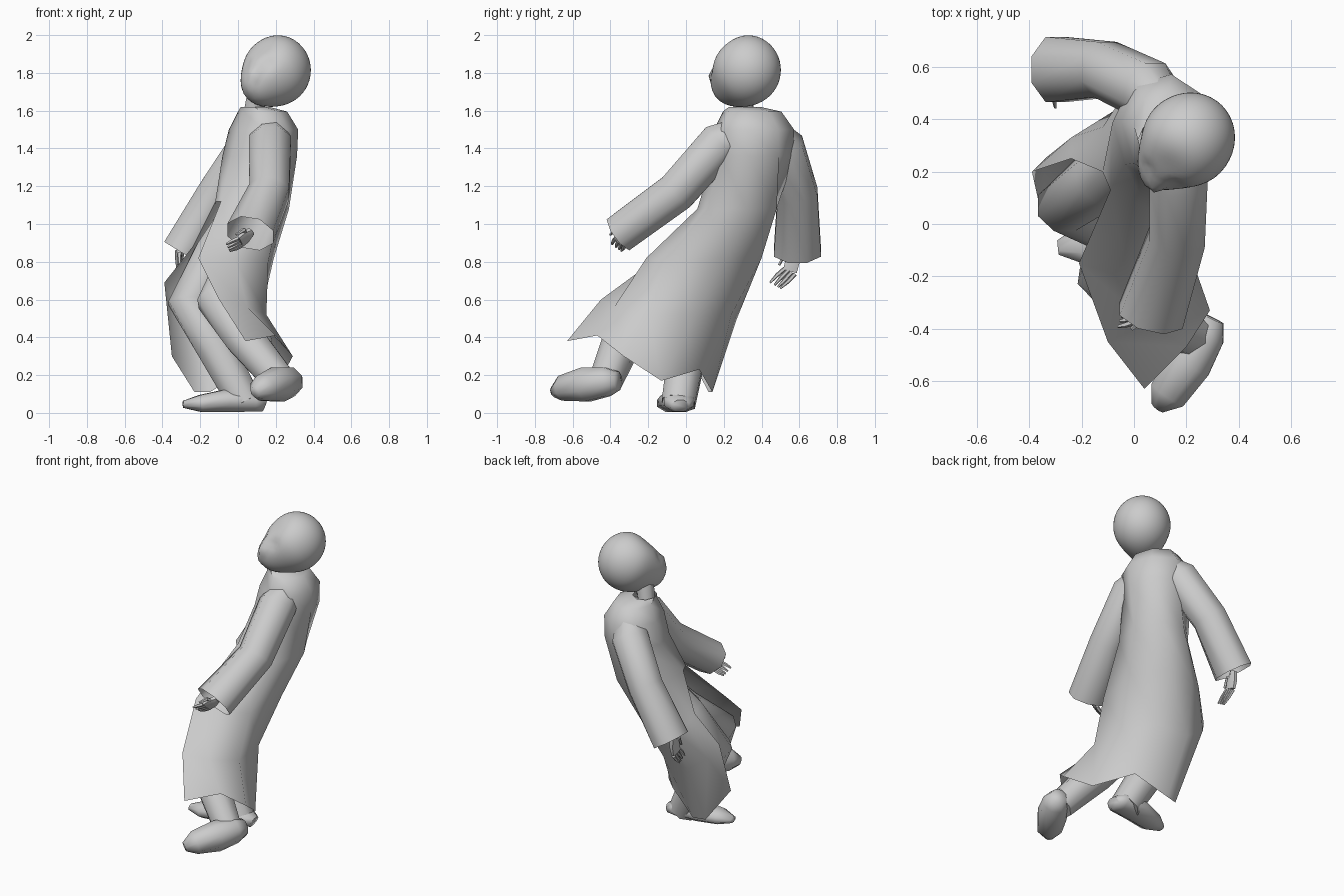
import bpy, bmesh, math
from mathutils import Vector

cube = bpy.data.objects.get("Cube")
if cube:
    bpy.data.objects.remove(cube, do_unlink=True)

grey = bpy.data.materials.new("plain grey")
grey.use_nodes = True
colour = (0.6, 0.6, 0.6, 1)
grey.diffuse_color = colour
grey.node_tree.nodes["Principled BSDF"].inputs["Base Color"].default_value = colour


def finish(name, bm, angle=50):
    bmesh.ops.recalc_face_normals(bm, faces=bm.faces)
    mesh = bpy.data.meshes.new(name)
    bm.to_mesh(mesh)
    bm.free()
    mesh.materials.append(grey)
    obj = bpy.data.objects.new(name, mesh)
    bpy.context.collection.objects.link(obj)
    bpy.ops.object.select_all(action='DESELECT')
    obj.select_set(True)
    bpy.context.view_layer.objects.active = obj
    bpy.ops.object.shade_smooth_by_angle(angle=math.radians(angle))


def bridge(bm, a, b, closed=True):
    n = len(a)
    for i in range(n if closed else n - 1):
        j = (i + 1) % n
        bm.faces.new((a[i], a[j], b[j], b[i]))


def tube(name, path, sizes, sides=8, ref=(1, 0, 0), caps=(True, True), angle=50):
    """Loft rings of (width, height) along a path."""
    bm = bmesh.new()
    path = [Vector(p) for p in path]
    rings = []
    for i, p in enumerate(path):
        t = (path[min(i + 1, len(path) - 1)] - path[max(i - 1, 0)]).normalized()
        side = t.cross(Vector(ref)).normalized()
        up = side.cross(t)
        w, h = sizes[i] if isinstance(sizes[i], tuple) else (sizes[i], sizes[i])
        turn = [math.tau * (k + 0.5) / sides for k in range(sides)]
        rings.append([bm.verts.new(p + side * w * math.cos(a) + up * h * math.sin(a)) for a in turn])
    for a, b in zip(rings, rings[1:]):
        bridge(bm, a, b)
    for ring, cap in zip((rings[0], rings[-1]), caps):
        if cap:
            bm.faces.new(ring)
    finish(name, bm, angle)


# Robe: oval torso rings, then a wind-blown skirt left open down the front
torso = [((0.09, 0.31, 1.62), 0.07, 0.08), ((0.13, 0.35, 1.595), 0.12, 0.15),
         ((0.135, 0.36, 1.5), 0.17, 0.205), ((0.115, 0.36, 1.36), 0.185, 0.205)]
skirt = [
    [(-.09, .13, 1.12), (.05, .06, 1.08), (.22, .12, 1.08), (.27, .32, 1.08),
     (.18, .48, 1.08), (.0, .48, 1.08), (-.12, .37, 1.1), (-.12, .2, 1.12)],
    [(-.21, -.15, .82), (-.02, -.21, .82), (.16, -.1, .8), (.19, .2, .82),
     (.06, .4, .82), (-.14, .39, .82), (-.24, .33, .84), (-.24, .25, .88)],
    [(-.1, -.45, .6), (.05, -.38, .56), (.15, -.2, .52), (.12, .05, .52),
     (.0, .24, .52), (-.2, .27, .5), (-.34, .25, .6), (-.39, .2, .69)],
    [(.04, -.63, .38), (.2, -.47, .41), (.29, -.33, .3), (.22, -.13, .17),
     (.05, .07, .23), (-.15, .14, .11), (-.23, .12, .11), (-.35, .02, .3)]]
bm = bmesh.new()
rows = []
facing = math.radians(197)
for centre, front, side in torso:
    ring = []
    for i in range(8):
        a = math.radians(22.5 + 45 * i)
        u, v = front * math.cos(a), side * math.sin(a)
        offset = Vector((u * math.cos(facing) - v * math.sin(facing),
                         u * math.sin(facing) + v * math.cos(facing), 0))
        ring.append(bm.verts.new(Vector(centre) + offset * 1.06))
    rows.append(ring)
rows += [[bm.verts.new(p) for p in row] for row in skirt]
for i in range(len(rows) - 1):
    bridge(bm, rows[i], rows[i + 1], closed=i < len(torso))
finish("robe", bm, 60)

# Sleeves, open at the flared cuff
tube("left_sleeve", [(.16, .32, 1.5), (.17, .18, 1.43), (.165, -.05, 1.17), (.065, -.35, .95)],
     [.08, .12, .115, (.11, .135)], caps=(True, False))
tube("right_sleeve", [(.12, .44, 1.5), (.06, .51, 1.41), (-.11, .59, 1.16), (-.3, .59, .85)],
     [.08, .12, .115, (.115, .135)], ref=(0, 1, 0), caps=(True, False))


# Hands with tapered fingers and a thumb
def hand(side, wrist, knuckles, tip, spread):
    wrist, knuckles, tip, spread = map(Vector, (wrist, knuckles, tip, spread))
    wide = spread.length * 2.1
    tube(side + "_palm", [wrist, wrist.lerp(knuckles, .5), knuckles],
         [.024, (wide, .022), (wide, .015)], 6, ref=spread.cross(knuckles - wrist))
    for k in range(4):
        s = spread * (k - 1.5)
        reach = tip - spread * abs(k - 1.5) * .3
        bend = knuckles.lerp(reach, .5) + s * 1.1
        tube(f"{side}_finger_{k + 1}", [knuckles + s, bend, reach + s], [.012, .011, .006], 5, ref=spread)
    base = wrist.lerp(knuckles, .4)
    tube(side + "_thumb", [base, base - spread * 2.6, knuckles - spread * 3.2], [.014, .013, .007], 5)


hand("left", (.07, -.32, .96), (.01, -.35, .905), (-.05, -.36, .87), (.006, .016, -.012))
hand("right", (-.31, .58, .86), (-.31, .55, .75), (-.3, .48, .67), (0, .018, -.01))

# Trouser legs
tube("left_leg", [(.06, .2, .98), (-.03, .02, .78), (-.12, -.2, .59), (.03, -.33, .4), (.23, -.43, .16)],
     [.1, .1, .1, .11, .09], ref=(0, 1, 0))
tube("right_leg", [(-.01, .28, 1.02), (-.12, .18, .83), (-.265, .07, .58), (-.12, .01, .35), (.04, -.04, .05)],
     [.11, .125, .11, .11, .095], ref=(0, 1, 0))

# Shoes, lofted from heel to toe
shoe = [(.05, .035), (.085, .055), (.095, .065), (.08, .048), (.03, .02)]
tube("left_shoe", [(.3, -.36, .17), (.27, -.42, .165), (.21, -.53, .15), (.13, -.65, .13), (.09, -.7, .11)],
     [(w, h * 1.5) for w, h in shoe], ref=(0, 0, 1), angle=70)
tube("right_shoe", [(.14, -.03, .037), (.09, -.035, .057), (-.06, -.05, .065), (-.2, -.08, .05), (-.29, -.09, .045)],
     shoe, ref=(0, 0, 1), angle=70)

# Neck
tube("neck", [(.08, .31, 1.58), (.11, .29, 1.72)], [.055, .06], ref=(0, 1, 0))

# Head: a ball with narrowed sides and jaw, then pushes for chin, brow, nose, eyes and lips
centre = Vector((.205, .32, 1.815))
across = Vector((.75, -.66, .05)).normalized()
pushes = [((-.17, -.15, -.13), 5, .065), ((-.1, -.13, .15), 6, -.025), ((-.12, -.185, -.015), 160, .03),
          ((-.04, -.18, .035), 60, -.014), ((-.165, -.1, .03), 60, -.014),
          ((-.14, -.175, -.058), 250, .012), ((-.145, -.17, -.085), 250, .012)]
bm = bmesh.new()
bmesh.ops.create_icosphere(bm, subdivisions=4, radius=.187)
jaw_direction = Vector(pushes[0][0]).normalized()
for v in bm.verts:
    d = v.co.normalized()
    jaw = max(0, d.dot(jaw_direction)) ** 2
    v.co -= across * v.co.dot(across) * (.06 + .2 * jaw)
    for target, sharpness, amount in pushes:
        v.co += d * amount * math.exp(sharpness * (d.dot(Vector(target).normalized()) - 1))
    v.co += centre
finish("head", bm)
